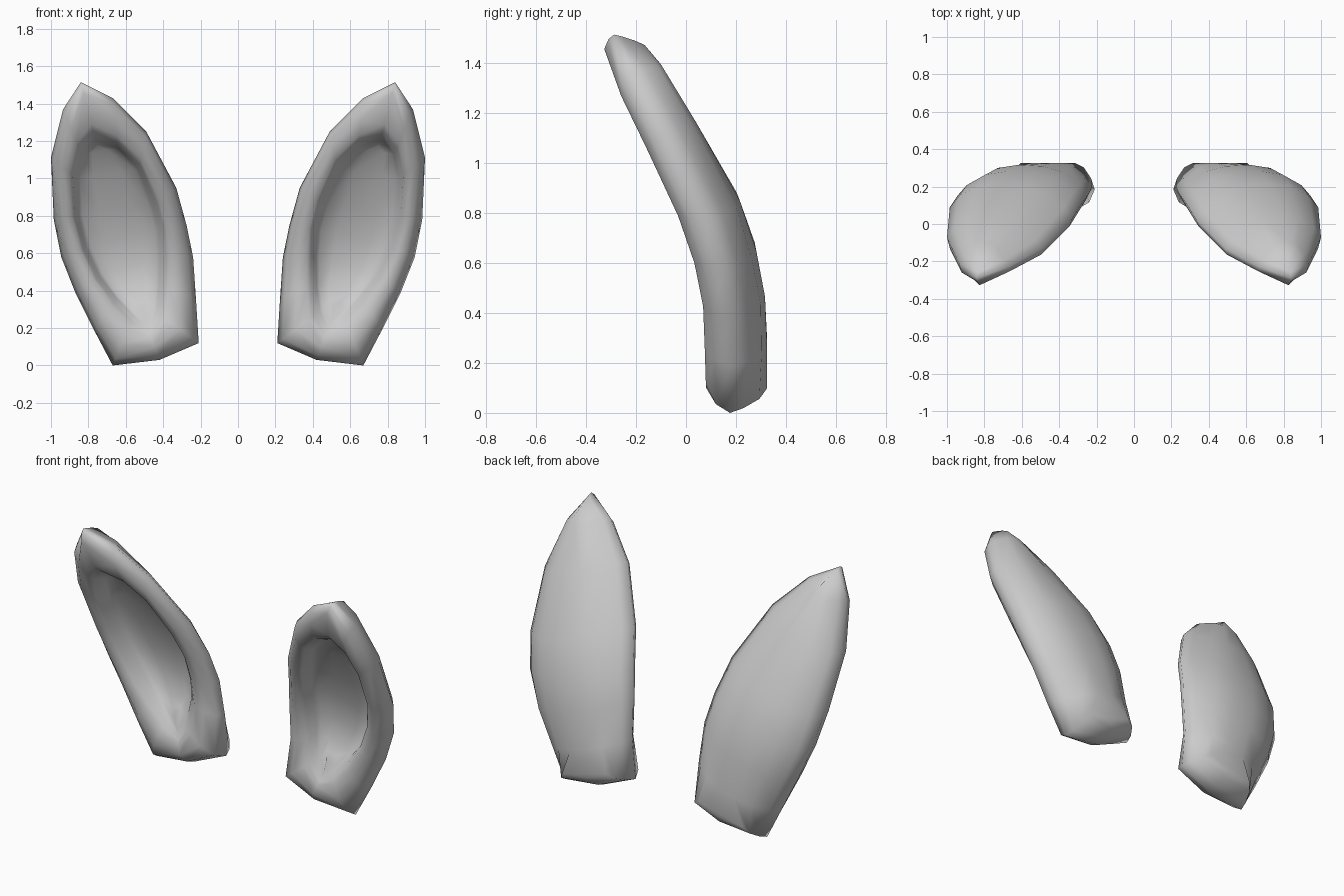
import bpy, bmesh
from mathutils import Vector

cube = bpy.data.objects.get("Cube")
if cube:
    bpy.data.objects.remove(cube)

grey = bpy.data.materials.new("soft_grey")
grey.use_nodes = True
grey.diffuse_color = (0.6, 0.6, 0.6, 1)
grey.node_tree.nodes["Principled BSDF"].inputs["Base Color"].default_value = (0.6, 0.6, 0.6, 1)

# Outer silhouette and cavity floor edge (x, z), from the tip down the outer side and back up
OUTLINE = [(.84, 1.515), (.935, 1.37), (1, 1.11), (.985, .78), (.945, .58), (.87, .39), (.77, .19), (.67, 0),
           (.42, .03), (.21, .12), (.225, .36), (.24, .58), (.275, .75), (.33, .95), (.49, 1.25), (.67, 1.43)]
OPENING = [(.765, 1.21), (.835, 1.13), (.865, 1.0), (.855, .8), (.81, .63), (.74, .48), (.65, .36), (.56, .27),
           (.485, .2), (.44, .29), (.42, .43), (.415, .58), (.42, .73), (.455, .86), (.53, 1.05), (.64, 1.16)]
# Forward lean: (z, y) of the front and back limits
FRONT = [(0, .09), (.1, .08), (.42, .07), (.58, .04), (.74, -.01), (.92, -.09), (1.27, -.26), (1.4, -.325), (1.52, -.33)]
BACK = [(0, .29), (.08, .325), (.42, .325), (.71, .27), (.89, .2), (1.05, .11), (1.23, 0), (1.32, -.04), (1.47, -.16), (1.52, -.24)]
N = len(OUTLINE)
HALF = N // 2
outline = [Vector(p) for p in OUTLINE]
opening = [Vector(p) for p in OPENING]


def sample(table, z):
    for (z0, y0), (z1, y1) in zip(table, table[1:]):
        if z <= z1:
            return y0 + (y1 - y0) * max(0, z - z0) / (z1 - z0)
    return table[-1][1]


def place(p, u):
    """Point of the silhouette plane at depth u between front and back."""
    f, b = sample(FRONT, p.y), sample(BACK, p.y)
    return Vector((p.x, f + u * (b - f), p.y))


def axis(points):
    """Midline target of every silhouette point."""
    mids = [(points[i] + points[-i % N]) / 2 for i in range(N)]
    mids[0] = mids[1]
    mids[HALF - 1:HALF + 2] = [mids[HALF - 2]] * 3
    return mids


def make_ear(name, side):
    bm = bmesh.new()

    def ring(start, goal, t, depth):
        return [bm.verts.new(place(start[i].lerp(goal[i], t[i]), depth[i])) for i in range(N)]

    # Tip and base turn over more tightly, and the cavity fades out at the base
    distance = [abs(i - HALF) for i in range(N)]
    fade = [min(1, .2 + .27 * d) for d in distance]
    tight = [.45 if d <= 1 or d == HALF else 1 for d in distance]
    blunt = [.45 if d == HALF else 1 for d in distance]
    # The inner rim sits a little further back than the outer rim
    setback = [.2 if i > HALF + 1 else 0 for i in range(N)]
    out_mid, in_mid = axis(outline), axis(opening)
    rings = [ring(outline, out_mid, [s * k for k in tight], [u] * N)
             for s, u in ((.8, 1), (.45, .91), (.15, .67))]
    rings += [ring(outline, opening, [t * k for k in blunt], [u + q * k for k in setback])
              for t, u, q in ((0, .43, .3), (.13, .15, .8), (.42, 0, .8))]
    rings += [ring(outline, opening, [t] * N, [u + k / 2 for k in setback])
              for t, u in ((.74, .05), (.86, .12))]
    rings += [ring(opening, in_mid, [s] * N, [.08 + u * k for k in fade])
              for s, u in ((0, .34), (.12, .44), (.55, .52))]
    for a, b in zip(rings, rings[1:]):
        for i in range(N):
            j = (i + 1) % N
            bm.faces.new((a[i], a[j], b[j], b[i]))
    # Close the back and the cavity floor across the midline
    for r in (rings[0], rings[-1]):
        for i in range(HALF):
            quad = [r[i], r[i + 1], r[-i - 1], r[-i % N]]
            bm.faces.new(list(dict.fromkeys(quad)))
    for v in bm.verts:
        v.co.x *= side
    bmesh.ops.recalc_face_normals(bm, faces=bm.faces)
    mesh = bpy.data.meshes.new(name)
    bm.to_mesh(mesh)
    bm.free()
    mesh.materials.append(grey)
    mesh.shade_smooth()
    ear = bpy.data.objects.new(name, mesh)
    bpy.context.collection.objects.link(ear)


make_ear("left_ear", 1)
make_ear("right_ear", -1)
